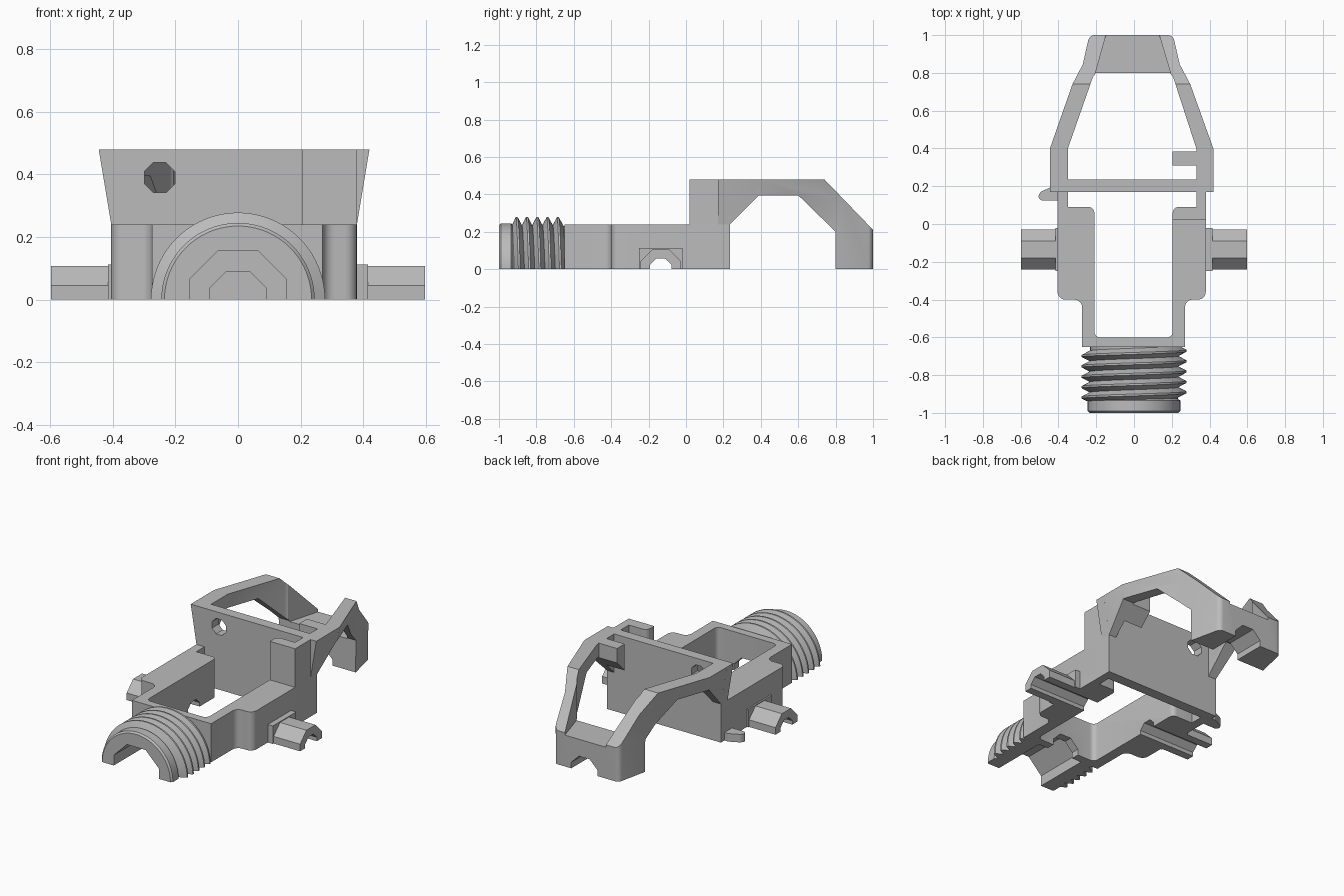
import bpy, bmesh, math
from mathutils import Vector

if "Cube" in bpy.data.objects:
    bpy.data.objects.remove(bpy.data.objects["Cube"])

grey = bpy.data.materials.new("plain grey")
grey.use_nodes = True
grey.diffuse_color = (0.5, 0.5, 0.5, 1)
grey.node_tree.nodes["Principled BSDF"].inputs["Base Color"].default_value = (0.5, 0.5, 0.5, 1)


def finish(name, bm):
    bmesh.ops.recalc_face_normals(bm, faces=bm.faces)
    mesh = bpy.data.meshes.new(name)
    bm.to_mesh(mesh)
    bm.free()
    mesh.materials.append(grey)
    obj = bpy.data.objects.new(name, mesh)
    bpy.context.collection.objects.link(obj)
    return obj


def rounded(points, steps=5):
    """Points are (a, b) or (a, b, radius); a radius fillets that corner."""
    out = []
    for i, p in enumerate(points):
        c = Vector(p[:2])
        if len(p) < 3:
            out.append(c)
            continue
        u = (Vector(points[i - 1][:2]) - c).normalized() * p[2]
        v = (Vector(points[(i + 1) % len(points)][:2]) - c).normalized() * p[2]
        for k in range(steps + 1):
            t = k / steps * math.pi / 2
            out.append(c + u * (1 - math.sin(t)) + v * (1 - math.cos(t)))
    return out


def prism(name, points, axis, lo, hi, low_points=None):
    """Extrude a flat outline along an axis; low_points may reshape the low end."""
    place = {"x": lambda p, h: (h, p[0], p[1]),
             "y": lambda p, h: (p[0], h, p[1]),
             "z": lambda p, h: (p[0], p[1], h)}[axis]
    top = rounded(points)
    low = rounded(low_points) if low_points else top
    bm = bmesh.new()
    a = [bm.verts.new(place(p, lo)) for p in low]
    b = [bm.verts.new(place(p, hi)) for p in top]
    bm.faces.new(a)
    bm.faces.new(b)
    for i in range(len(a)):
        j = (i + 1) % len(a)
        bm.faces.new((a[i], a[j], b[j], b[i]))
    if low_points:
        bmesh.ops.triangulate(bm, faces=bm.faces)
    return finish(name, bm)


def half_lathe(name, section, pitch=0, steps=40):
    """Sweep a (y, radius) section over the upper half turn around the y axis."""
    bm = bmesh.new()
    rings = []
    for k in range(steps + 1):
        t = k / steps
        a = math.pi * (1 - t)
        rings.append([bm.verts.new((r * math.cos(a), y + pitch * (t - 0.5) / 2,
                                    r * math.sin(a))) for y, r in section])
    for r0, r1 in zip(rings, rings[1:]):
        for i in range(len(section)):
            j = (i + 1) % len(section)
            bm.faces.new((r0[i], r0[j], r1[j], r1[i]))
    bm.faces.new(rings[0])
    bm.faces.new(rings[-1])
    return finish(name, bm)


def cut(obj, cutter, operation="DIFFERENCE"):
    mod = obj.modifiers.new("cut", "BOOLEAN")
    mod.operation = operation
    mod.solver = "EXACT"
    mod.object = cutter
    bpy.context.view_layer.objects.active = obj
    bpy.ops.object.modifier_apply(modifier=mod.name)
    bpy.data.objects.remove(cutter)


def half_octagon(c, r, bottom=0.0):
    s = r * math.tan(math.pi / 8)
    return [(c - r, bottom), (c - r, s), (c - s, r), (c + s, r), (c + r, s), (c + r, bottom)]


# Main body with its through opening and cross slot
body = prism("body_frame", [
    (-0.275, -0.65), (0.27, -0.65), (0.27, -0.4, 0.04), (0.38, -0.4, 0.04), (0.38, 0.2),
    (-0.405, 0.2), (-0.405, -0.4, 0.04), (-0.275, -0.4, 0.04)], "z", 0, 0.24)
cut(body, prism("opening", [
    (-0.21, -0.6, 0.03), (0.205, -0.6, 0.03), (0.205, 0.09, 0.03), (0.33, 0.09), (0.33, 0.3),
    (-0.35, 0.3), (-0.35, 0.09), (-0.21, 0.09, 0.03)], "z", -0.1, 0.4))
cut(body, prism("side_bore", half_octagon(-0.135, 0.058, -0.1), "x", -0.7, 0.7))
cut(body, prism("front_bore", half_octagon(0, 0.09, -0.1), "y", -0.7, -0.5))

# Raised corner post on the left side
prism("corner_post", [(0.205, 0.09, 0.03), (0.205, 0.02), (0.38, 0.02), (0.38, 0.2),
                      (0.33, 0.2), (0.33, 0.09)], "z", 0.22, 0.48)

# Flared cross wall with an eight-sided hole
wall = prism("cross_wall", [(-0.405, 0), (0.38, 0), (0.38, 0.24), (0.42, 0.48),
                            (-0.445, 0.48), (-0.405, 0.24)], "y", 0.17, 0.235)
ring = [math.pi / 8 + i * math.pi / 4 for i in range(8)]
cut(wall, prism("wall_hole", [(-0.25 + 0.052 * math.cos(a), 0.39 + 0.052 * math.sin(a))
                              for a in ring], "y", 0.1, 0.3))

# Rear guard: tapering loop, trimmed by its side profile and hollowed out
plan = [(-0.445, 0.2), (0.42, 0.2), (0.42, 0.4), (0.205, 1.0, 0.025),
        (-0.235, 1.0, 0.025), (-0.445, 0.4)]
low_plan = [(-0.365, 0.2), (0.34, 0.2), (0.34, 0.4)] + plan[3:5] + [(-0.365, 0.4)]
guard = prism("rear_guard", plan, "z", -0.001, 0.481, low_plan)
cut(guard, prism("side_profile", [
    (0.2, 0.48), (0.74, 0.48), (1.01, 0.2), (1.01, 0), (0.8, 0), (0.8, 0.2), (0.6, 0.395),
    (0.39, 0.395), (0.235, 0.24), (0.2, 0.24)], "x", -0.6, 0.6), "INTERSECT")
cut(guard, prism("guard_window", [
    (-0.35, 0.1), (0.33, 0.1), (0.33, 0.4), (0.2, 0.8, 0.03), (-0.21, 0.8, 0.03),
    (-0.35, 0.4)], "z", -0.1, 0.6))
cut(guard, prism("guard_scoop", [
    (-0.215, 0.76), (0.205, 0.76), (0.125, 1.03), (-0.14, 1.03)], "z", 0.195, 0.6))
cut(guard, prism("rear_notch", half_octagon(0, 0.09, -0.1), "y", 0.7, 1.1))

# Small inner tab on the guard
prism("guard_tab", [(0.31, 0.48), (0.385, 0.48), (0.385, 0.39), (0.31, 0.315)],
      "x", 0.205, 0.36)

# Side pins with square collars
for side, base, name in ((1, 0.38, "left"), (-1, 0.405, "right")):
    pin = prism(name + "_pin", half_octagon(-0.135, 0.107), "x",
                *sorted((side * (base - 0.02), side * 0.597)))
    collar = prism(name + "_pin_collar", [(-0.25, 0), (-0.25, 0.112), (-0.02, 0.112),
                                          (-0.02, 0)], "x",
                   *sorted((side * (base - 0.02), side * 0.415)))
    for part in (pin, collar):
        cut(part, prism("pin_bore", half_octagon(-0.135, 0.058, -0.1), "x", -0.7, 0.7))

# Low hook on the right side
prism("side_hook", [(-0.39, 0.2), (-0.43, 0.2), (-0.505, 0.165, 0.02), (-0.505, 0.125, 0.02),
                    (-0.39, 0.125)], "z", 0, 0.05)

# Half-round threaded spigot with an octagonal bore
spigot = half_lathe("threaded_spigot", [
    (-1, 0.1), (-1, 0.235), (-0.99, 0.245), (-0.935, 0.245), (-0.925, 0.232),
    (-0.65, 0.232), (-0.65, 0.1)])
cut(spigot, prism("spigot_bore", half_octagon(0, 0.155, -0.1), "y", -1.1, -0.6))

# Helical thread ridges
pitch = 0.055
section = [(-0.932, 0.2), (-0.932, 0.232)]
for i in range(5):
    crest = -0.905 + i * pitch
    section += [(crest - 0.005, 0.278), (crest + 0.005, 0.278), (crest + pitch / 2, 0.235)]
section.append((section[-1][0], 0.2))
thread = half_lathe("thread_ridges", section, pitch)

for obj in (body, spigot, thread, guard):
    bpy.ops.object.select_all(action="DESELECT")
    obj.select_set(True)
    bpy.context.view_layer.objects.active = obj
    bpy.ops.object.shade_smooth_by_angle(angle=math.radians(25))
